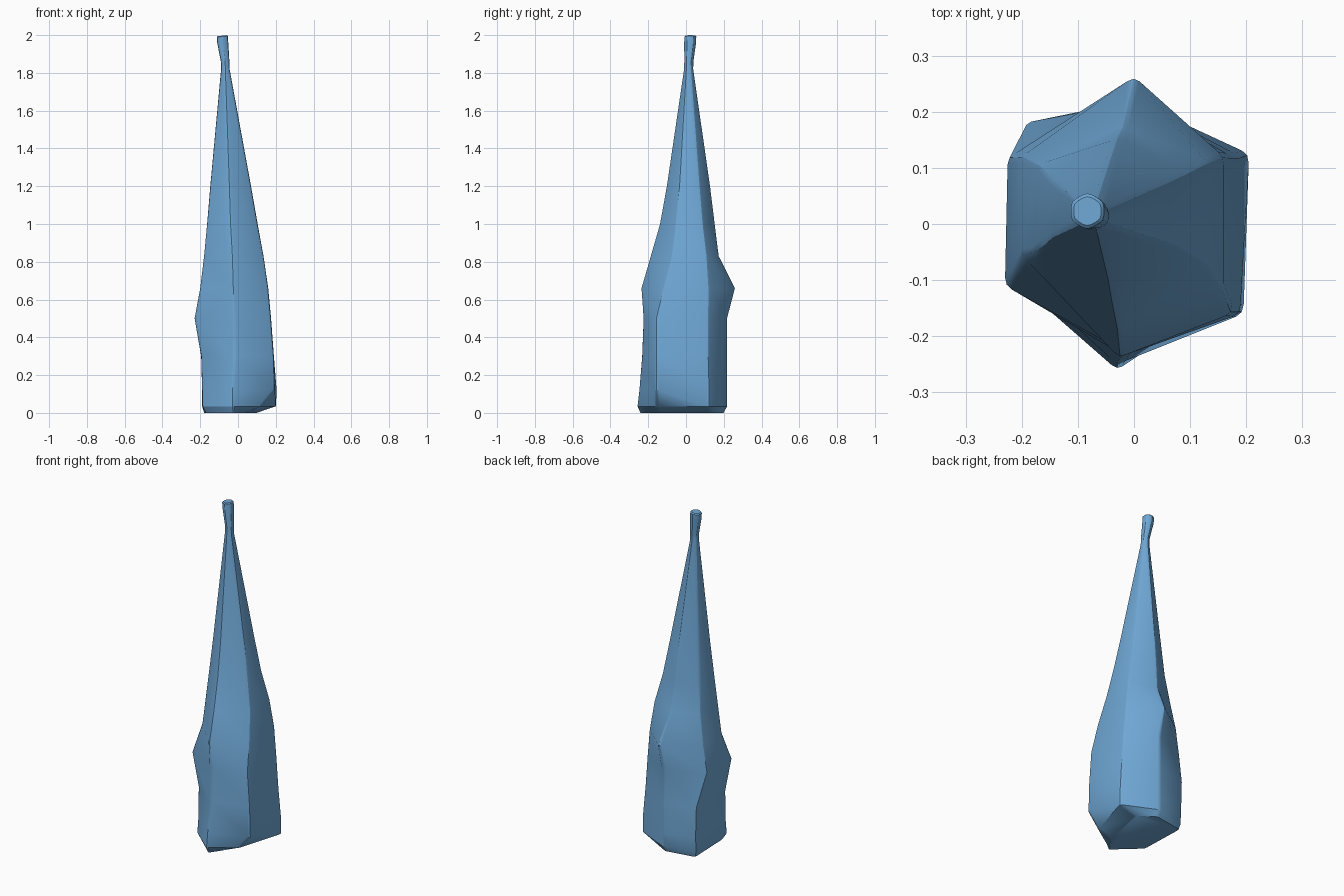
import bpy, bmesh, math
from mathutils import Vector

if "Cube" in bpy.data.objects:
    bpy.data.objects.remove(bpy.data.objects["Cube"])

# One flat colour
stone = bpy.data.materials.new("pale blue")
stone.diffuse_color = (0.16, 0.39, 0.67, 1)
stone.use_nodes = True
stone.node_tree.nodes["Principled BSDF"].inputs["Base Color"].default_value = stone.diffuse_color

# Six corner paths (back, back right, front right, front, front left, back left)
# at each level: height, then x, y in hundredths for each corner
LEVELS = [
    (0.00, (0, 20, 10, 13, 4, -15, -2.5, -24.5, -17, -11, -18, 17)),
    (0.035, (0, 22, 20.5, 12.5, 12, -16, -3, -26, -19, -12, -19, 17.5)),
    (0.12, (0, 22, 20.5, 12.5, 19.5, -16, -3, -25, -19, -11, -19, 18)),
    (0.30, (0, 22, 19, 12, 19, -16, -2, -23.5, -19.5, -10, -19.5, 18)),
    (0.50, (0, 22, 17.5, 12, 17.5, -16, -2, -22.7, -23, -11, -22.5, 12)),
    (0.66, (0, 26.3, 16, 12, 16, -12, -2.5, -24, -20, -5.5, -20, 12)),
    (0.83, (-2, 17.5, 13.5, 11, 13.5, -7.5, -3, -19, -18, -5, -17, 10.5)),
    (1.00, (-3, 15.5, 9.5, 9, 10.5, -5.5, -4, -14.2, -16.5, -4, -15, 8.5)),
    (1.20, (-3.8, 13, 6, 7.3, 7, -3.5, -4.6, -10.5, -14.8, -2.5, -13.5, 7)),
]


def round_corners(points, cut):
    """Replace every corner by a short three-point curve."""
    out = []
    for i, p in enumerate(points):
        a = p.lerp(points[i - 1], cut)
        b = p.lerp(points[(i + 1) % len(points)], cut)
        out += [a, (a + b + 2 * p) / 4, b]
    return out


def nozzle_ring(cx, cy, z, r, tilt=0):
    """Small hexagonal ring at the tip, in the same corner order."""
    pts = []
    for k in range(6):
        a = math.radians(90 - 60 * k)
        x = r * math.cos(a)
        pts.append(Vector((cx + x, cy + r * math.sin(a), z + tilt * x)))
    return round_corners(pts, 0.3)


# Faceted tapering body
rings = []
for z, c in LEVELS:
    corners = [Vector((c[i] / 100, c[i + 1] / 100, z)) for i in range(0, 12, 2)]
    rings.append(round_corners(corners, 0.06 if z < 0.9 else 0.1))

# Narrow neck and flared tip
rings.append(nozzle_ring(-0.067, 0.014, 1.82, 0.026))
rings.append(nozzle_ring(-0.068, 0.015, 1.86, 0.026))
rings.append(nozzle_ring(-0.081, 0.022, 1.96, 0.034))
rings.append(nozzle_ring(-0.083, 0.023, 1.992, 0.034, 0.1))
rings.append(nozzle_ring(-0.083, 0.023, 1.997, 0.028, 0.1))

bm = bmesh.new()
loops = [[bm.verts.new(p) for p in ring] for ring in rings]
for low, high in zip(loops, loops[1:]):
    n = len(low)
    for i in range(n):
        j = (i + 1) % n
        bm.faces.new((low[i], low[j], high[j], high[i]))
bm.faces.new(loops[0])
bm.faces.new(loops[-1])
bmesh.ops.recalc_face_normals(bm, faces=bm.faces[:])
mesh = bpy.data.meshes.new("tapered_spire")
bm.to_mesh(mesh)
bm.free()

spire = bpy.data.objects.new("tapered_spire", mesh)
mesh.materials.append(stone)
bpy.context.collection.objects.link(spire)
bpy.context.view_layer.objects.active = spire
spire.select_set(True)
bpy.ops.object.shade_smooth_by_angle(angle=math.radians(28))
